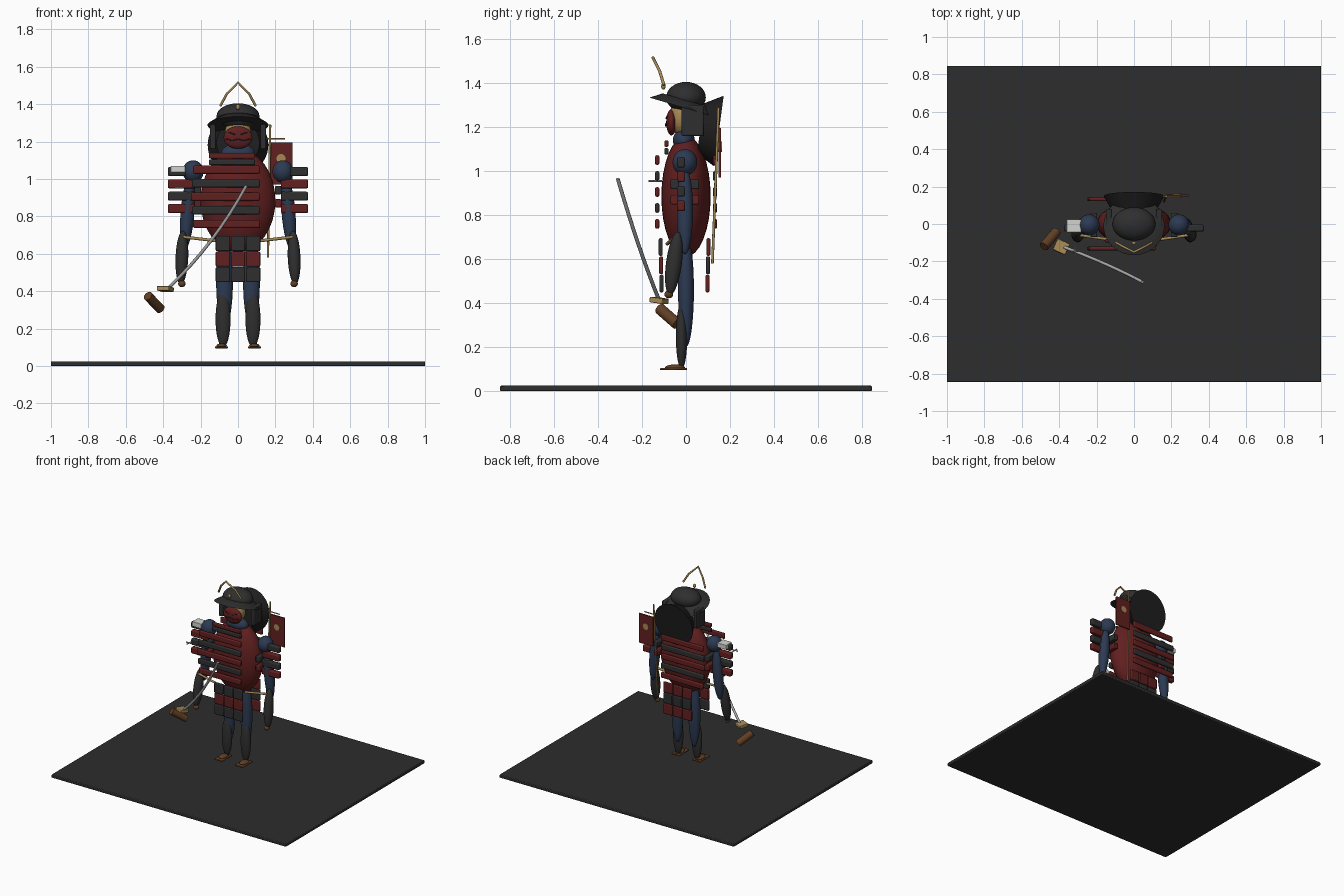
import bpy
import math
from mathutils import Vector

cube = bpy.data.objects.get("Cube")
if cube:
    bpy.data.objects.remove(cube)


def material(name, r, g, b):
    m = bpy.data.materials.new(name)
    m.use_nodes = True
    m.diffuse_color = (r, g, b, 1)
    m.node_tree.nodes["Principled BSDF"].inputs["Base Color"].default_value = (r, g, b, 1)
    return m


dark = material("charcoal", .028, .028, .028)
black = material("black_lacquer", .013, .013, .013)
red = material("red_lacquer", .12, .014, .014)
blue = material("indigo_cloth", .025, .042, .085)
brown = material("brown_leather", .12, .05, .018)
gold = material("dull_gold", .38, .25, .09)
steel = material("steel", .4, .4, .4)
white = material("pale_plate", .65, .65, .62)
ground = material("plinth_grey", .026, .026, .026)


def finish(name, mat, smooth=True):
    ob = bpy.context.object
    ob.name = name
    ob.data.materials.append(mat)
    bpy.ops.object.transform_apply(location=False, rotation=False, scale=True)
    if smooth:
        bpy.ops.object.shade_smooth_by_angle(angle=math.radians(40))
    return ob


def box(name, mat, lo, hi, bevel=.006):
    lo, hi = Vector(lo), Vector(hi)
    bpy.ops.mesh.primitive_cube_add(size=1, location=(lo + hi) / 2)
    bpy.context.object.scale = hi - lo
    ob = finish(name, mat)
    if bevel:
        mod = ob.modifiers.new("soft_edges", 'BEVEL')
        mod.width = bevel
        mod.segments = 2
    return ob


def ball(name, mat, center, radii, tilt=(0, 0, 0)):
    bpy.ops.mesh.primitive_uv_sphere_add(segments=32, ring_count=16, location=center, rotation=tilt)
    bpy.context.object.scale = radii
    return finish(name, mat)


def rod(name, mat, a, b, r1, r2=None, sides=16):
    a, b = Vector(a), Vector(b)
    bpy.ops.mesh.primitive_cone_add(vertices=sides, radius1=r1, radius2=r1 if r2 is None else r2,
                                    depth=(b - a).length, location=(a + b) / 2)
    bpy.context.object.rotation_euler = (b - a).to_track_quat('Z', 'Y').to_euler()
    return finish(name, mat)


def tube(name, mat, points, radius):
    curve = bpy.data.curves.new(name, 'CURVE')
    curve.dimensions = '3D'
    curve.bevel_depth = radius
    curve.bevel_resolution = 2
    curve.use_fill_caps = True
    spline = curve.splines.new('POLY')
    spline.points.add(len(points) - 1)
    for p, co in zip(spline.points, points):
        p.co = (*co, 1)
    curve.materials.append(mat)
    ob = bpy.data.objects.new(name, curve)
    bpy.context.collection.objects.link(ob)
    return ob


# Plinth
box("plinth", ground, (-1, -.845, 0), (1, .845, .025), .005)

# Torso, neck, head and mask
ball("torso", red, (0, 0, .885), (.2, .112, .275))
ball("neck", blue, (0, -.01, 1.14), (.09, .05, .05))
ball("head", gold, (0, -.02, 1.245), (.07, .055, .085))
ball("mask", red, (0, -.066, 1.222), (.077, .024, .06))
for s in (-1, 1):
    tube("whisker", dark, [(0, -.093, 1.215), (s * .03, -.092, 1.205), (s * .065, -.088, 1.215)], .003)
    tube("brow", dark, [(s * .015, -.091, 1.238), (s * .05, -.086, 1.25)], .003)
for i, z in enumerate((1.09, 1.125)):
    box("collar_plate", (dark, red)[i], (-.155, -.098, z - .015), (.09, -.08, z + .015))

# Helmet with crest
ball("helmet_bowl", dark, (0, 0, 1.335), (.115, .09, .07))
rod("helmet_brim", dark, (0, -.01, 1.288), (0, 0, 1.322), .163, .11, 48)
tube("crest", gold, [(-.095, -.1, 1.39), (-.06, -.12, 1.455), (0, -.15, 1.515),
                     (.06, -.12, 1.455), (.095, -.1, 1.39)], .007)
ball("crest_boss", gold, (0, -.103, 1.385), (.012, .01, .015))

# Round shell behind the head
rod("back_shell", black, (0, .065, 1.185), (0, .15, 1.19), .115, .162, 48).rotation_euler.x += math.radians(11)
for s in (-1, 1):
    box("neck_guard", dark, (s * .135 - .015, -.02, 1.16), (s * .135 + .015, .08, 1.3))

# Chest and back lames
for i in range(5):
    z = 1.05 - .0725 * i
    mat = (red, dark)[i % 2]
    for side, y in (("chest", -.131), ("back", .132)):
        box(side + "_lame", mat, (-.252 + .006 * abs(i - 2), y - .01, z - .022), (.118, y + .01, z + .022), .008)

# Skirt plates
for y, colors in ((-.113, (dark, red, dark)), (.1, (red, dark, red))):
    for col in (-1, 0, 1):
        for row, mat in enumerate(colors):
            x, z = col * .081, .655 - row * .083
            yy = y + math.copysign(.004, y) * (1 - row) * .5
            box("skirt_plate", mat, (x - .038, yy - .009, z - .04), (x + .038, yy + .009, z + .04))

# Limbs and their armour
for s in (-1, 1):
    ball("shoulder", blue, (s * .24, -.005, 1.04), (.056, .056, .06))
    ball("upper_arm", blue, (s * .27, -.005, .82), (.037, .037, .2), (0, -s * .08, 0))
    ball("forearm_guard", dark, (s * .3, -.055, .58), (.034, .036, .145), (-.13, -s * .04, 0))
    ball("hand", brown, (s * .3, -.078, .44), (.02, .02, .018))
    ball("thigh", blue, (s * .072, 0, .46), (.045, .036, .26))
    ball("shin_guard", dark, (s * .08, -.02, .25), (.04, .026, .15))
    box("sandal", brown, (s * .088 - .035, -.118, .095), (s * .088 + .035, .005, .105), .004)
    ball("foot", brown, (s * .088, -.05, .108), (.028, .045, .013))
    rod("cord", gold, (s * .29, -.06, .69), (s * .12, -.085, .67), .008)
    for i in range(4):
        z = 1.04 - .066 * i
        mat = (dark, red)[i % 2]
        x = s * .302
        box("shoulder_lame", mat, (x - .073, -.04, z - .024), (x + .073, -.004, z + .024), .008)
    for z, mat in ((.94, dark), (.87, red)):
        x = s * .215
        box("side_plate", mat, (x - .018, -.07, z - .022), (x + .018, .06, z + .022))

# Pale shoulder plate and small hook on the right
box("pale_plate", white, (-.36, -.045, 1.035), (-.282, .025, 1.07), .003)
rod("hook_bar", steel, (-.315, -.17, .955), (-.315, -.11, .955), .004)
rod("hook_cross", steel, (-.34, -.145, .955), (-.29, -.145, .955), .004)

# Banner on its pole
rod("banner_pole", gold, (.16, .12, .58), (.172, .148, 1.29), .006)
rod("banner_arm", gold, (.14, .148, 1.215), (.25, .148, 1.215), .004)
box("banner", red, (.17, .148, .97), (.292, .158, 1.195), 0)
for y in (.145, .161):
    rod("banner_disc", gold, (.23, y - .002, 1.11), (.23, y + .002, 1.11), .024, sides=24)

# Sword
blade = []
for i in range(9):
    t = i / 8
    bow = 4 * t * (1 - t)
    blade.append((-.37 + .415 * t + .018 * bow, -.125 - .185 * t, .42 + .545 * t - .022 * bow))
tube("sword_blade", steel, blade, .009)
guard = box("sword_guard", gold, (-.425, -.155, .4), (-.352, -.09, .424), .004)
guard.rotation_euler = (math.radians(-8), 0, math.radians(-25))
rod("sword_grip", brown, (-.482, -.12, .375), (-.415, -.04, .305), .026)
